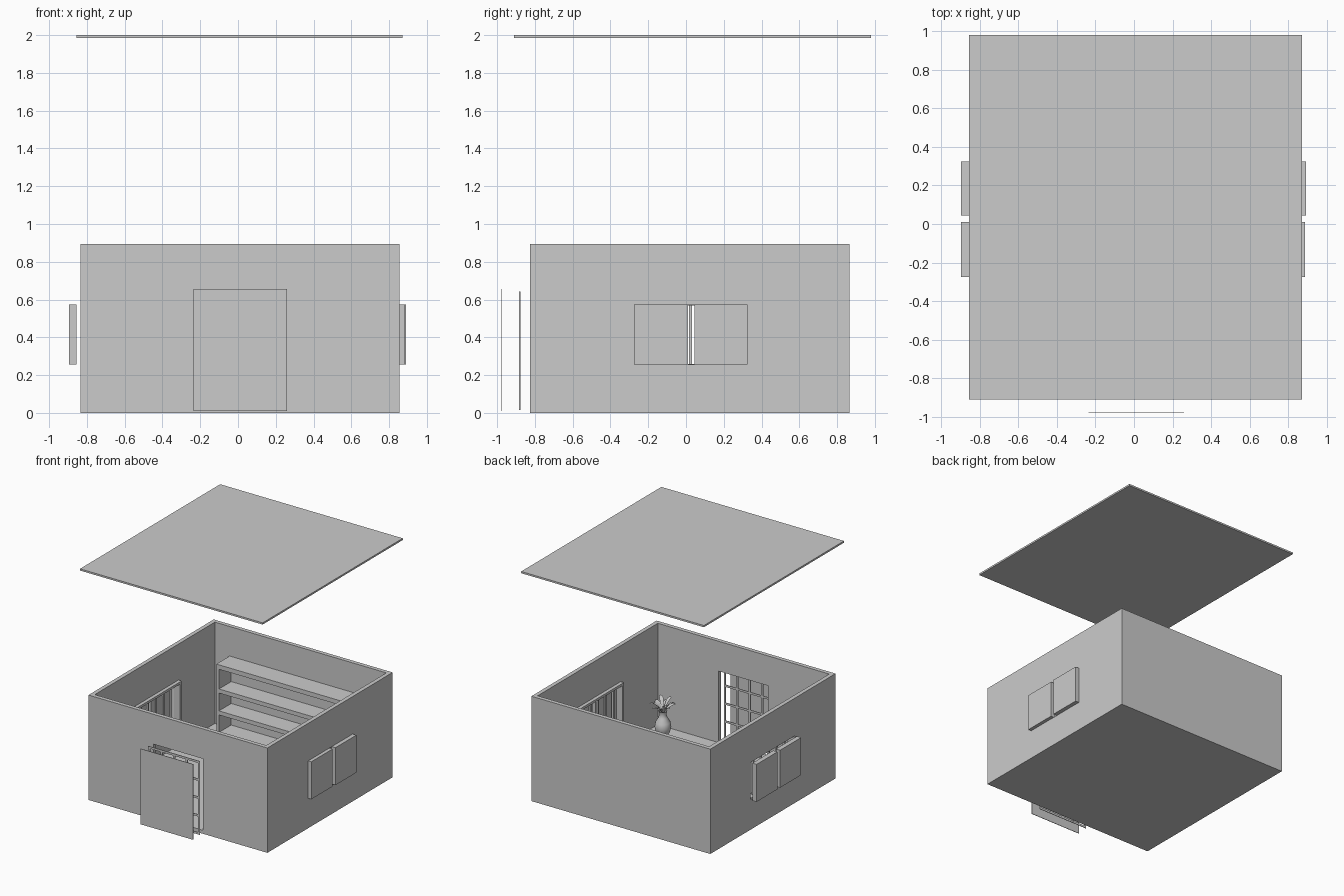
import bpy, bmesh, math, random
from mathutils import Vector

if "Cube" in bpy.data.objects:
    bpy.data.objects.remove(bpy.data.objects["Cube"])
random.seed(4)


def mesh_object(name, bm):
    me = bpy.data.meshes.new(name)
    bm.to_mesh(me)
    bm.free()
    ob = bpy.data.objects.new(name, me)
    bpy.context.collection.objects.link(ob)
    return ob


def add_box(bm, x0, x1, y0, y1, z0, z1):
    r = bmesh.ops.create_cube(bm, size=1)
    c = Vector(((x0 + x1) / 2, (y0 + y1) / 2, (z0 + z1) / 2))
    for v in r["verts"]:
        v.co = Vector((v.co.x * (x1 - x0), v.co.y * (y1 - y0), v.co.z * (z1 - z0))) + c


def boxes(name, *dims):
    bm = bmesh.new()
    for d in dims:
        add_box(bm, *d)
    return mesh_object(name, bm)


def cut(target, *dims):
    cutter = boxes("cutter", dims)
    cutter.hide_render = True
    m = target.modifiers.new("cut", "BOOLEAN")
    m.operation = "DIFFERENCE"
    m.solver = "EXACT"
    m.object = cutter
    bpy.context.view_layer.objects.active = target
    bpy.ops.object.modifier_apply(modifier=m.name)
    bpy.data.objects.remove(cutter)


# room shell: floor and four walls with door and window openings
room = boxes("room_shell", (-0.835, 0.855, -0.825, 0.865, 0, 0.895))
cut(room, -0.80, 0.82, -0.79, 0.83, 0.03, 1.0)
cut(room, -0.22, 0.245, -0.9, -0.7, 0.03, 0.64)
cut(room, -0.9, -0.7, -0.275, 0.325, 0.255, 0.573)
cut(room, 0.7, 0.95, -0.275, 0.325, 0.255, 0.573)

# lifted roof slab
boxes("roof", (-0.855, 0.87, -0.91, 0.98, 1.985, 2.0))

# door: thin panel and lattice, pulled out in front of the opening
boxes("door_panel", (-0.235, 0.26, -0.977, -0.973, 0.01, 0.655))
x0, x1, z0, z1, t = -0.23, 0.257, 0.015, 0.643, 0.018
bars = [(x0 + i * (x1 - x0 - t) / 4, x0 + i * (x1 - x0 - t) / 4 + t, -0.883, -0.877, z0, z1)
        for i in range(5)]
bars += [(x0, x1, -0.8825, -0.8775, z0 + i * (z1 - z0 - t) / 4, z0 + i * (z1 - z0 - t) / 4 + t)
         for i in range(5)]
boxes("door_lattice", *bars)

# window frames with upright bars
for side, xa, xb in (("left", -0.825, -0.77), ("right", 0.79, 0.845)):
    ya, yb, za, zb, w = -0.29, 0.34, 0.24, 0.588, 0.02
    boxes(side + "_window_frame",
          (xa, xb, ya, ya + w, za, zb), (xa, xb, yb - w, yb, za, zb),
          (xa, xb, ya + w, yb - w, za, za + w), (xa, xb, ya + w, yb - w, zb - w, zb))
    xm = (xa + xb) / 2
    boxes(side + "_window_bars", *[
        (xm - 0.008, xm + 0.008, ya + i * (yb - ya) / 6 - 0.008,
         ya + i * (yb - ya) / 6 + 0.008, za + w, zb - w) for i in range(1, 6)])

# pairs of shutters outside the windows
boxes("left_shutters", (-0.895, -0.855, -0.275, 0.01, 0.255, 0.575),
      (-0.895, -0.855, 0.045, 0.325, 0.255, 0.575))
boxes("right_shutters", (0.848, 0.885, -0.275, 0.01, 0.255, 0.575),
      (0.852, 0.89, 0.045, 0.325, 0.255, 0.575))

# bookcase on the back wall
boxes("bookcase_sides", (-0.66, -0.635, 0.65, 0.83, 0.03, 0.605),
      (0.655, 0.68, 0.65, 0.83, 0.03, 0.605))
boxes("bookcase_shelves", (-0.66, 0.68, 0.65, 0.83, 0.605, 0.643),
      *[(-0.635, 0.655, 0.65, 0.83, z - 0.035, z) for z in (0.437, 0.25, 0.066)])
boxes("bookcase_back", (-0.635, 0.655, 0.815, 0.829, 0.03, 0.605))

# vase: lathed profile on the floor in the front right corner
VX, VY, VZ = 0.68, -0.66, 0.03
profile = [(0, 0), (0.035, 0), (0.055, 0.03), (0.065, 0.07), (0.058, 0.11),
           (0.035, 0.15), (0.026, 0.18), (0.034, 0.205), (0.028, 0.205), (0.02, 0.18), (0, 0.17)]
bm = bmesh.new()
vs = [bm.verts.new((VX + r, VY, VZ + z)) for r, z in profile]
es = [bm.edges.new(p) for p in zip(vs, vs[1:])]
bmesh.ops.spin(bm, geom=vs + es, cent=(VX, VY, 0), axis=(0, 0, 1),
               angle=math.tau, steps=24, use_merge=True)
bmesh.ops.remove_doubles(bm, verts=bm.verts, dist=1e-4)
bmesh.ops.recalc_face_normals(bm, faces=bm.faces)
vase = mesh_object("vase", bm)
bpy.context.view_layer.objects.active = vase
vase.select_set(True)
bpy.ops.object.shade_smooth_by_angle(angle=math.radians(50))
vase.select_set(False)

# plant: arching leaves
bm = bmesh.new()
for k in range(14):
    a = k * math.tau / 14 + random.uniform(-0.15, 0.15)
    out, side = Vector((math.cos(a), math.sin(a), 0)), Vector((-math.sin(a), math.cos(a), 0))
    reach, rise = random.uniform(0.09, 0.125), random.uniform(0.08, 0.17)
    prev = None
    for i in range(7):
        s = i / 6
        p = Vector((VX, VY, VZ + 0.18)) + out * reach * s
        p.z += rise * s * (1.7 - s)
        half = 0.003 + 0.013 * math.sin(math.pi * min(1, s ** 1.3)) if i < 6 else 0.001
        row = [bm.verts.new(p - side * half), bm.verts.new(p + side * half)]
        if prev:
            bm.faces.new((prev[0], prev[1], row[1], row[0]))
        prev = row
mesh_object("plant_leaves", bm)
